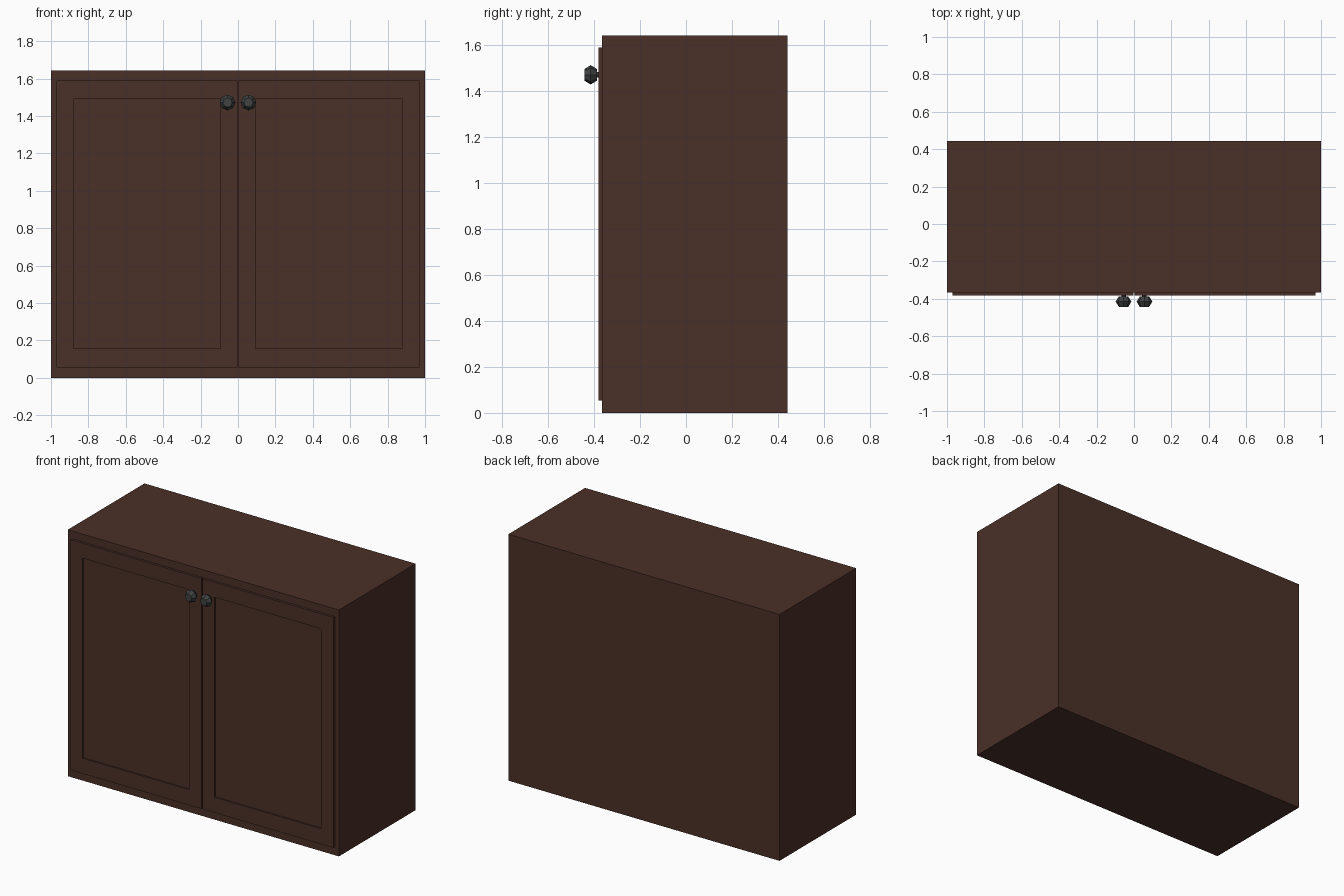
import bpy, bmesh, math
from mathutils import Matrix, Vector

if "Cube" in bpy.data.objects:
    bpy.data.objects.remove(bpy.data.objects["Cube"])

BODY_FRONT, BACK = -0.365, 0.443
DOOR_FRONT = -0.381
HEIGHT = 1.643


def material(name, color):
    m = bpy.data.materials.new(name)
    m.diffuse_color = (*color, 1)
    m.use_nodes = True
    m.node_tree.nodes["Principled BSDF"].inputs["Base Color"].default_value = m.diffuse_color
    return m


wood = material("dark_wood", (0.07, 0.03, 0.021))
metal = material("dark_metal", (0.05, 0.054, 0.055))


def finish(bm, name, mat):
    bmesh.ops.recalc_face_normals(bm, faces=bm.faces)
    me = bpy.data.meshes.new(name)
    bm.to_mesh(me)
    bm.free()
    me.materials.append(mat)
    ob = bpy.data.objects.new(name, me)
    bpy.context.collection.objects.link(ob)
    return ob


def box(lo, hi):
    lo, hi = Vector(lo), Vector(hi)
    bm = bmesh.new()
    bmesh.ops.create_cube(bm, size=1, matrix=Matrix.Translation((lo + hi) / 2)
                          @ Matrix.Diagonal((*(hi - lo), 1)))
    return bm


def door(side):
    # Slab with a recessed centre panel
    xs = sorted((side * 0.004, side * 0.97))
    bm = box((xs[0], DOOR_FRONT, 0.055), (xs[1], BODY_FRONT, 1.591))
    front = min(bm.faces, key=lambda f: f.calc_center_median().y)
    bmesh.ops.inset_region(bm, faces=[front], thickness=0.09)
    bmesh.ops.inset_region(bm, faces=[front], thickness=0)
    # Set the panel corners, then push it back
    px = sorted((side * 0.094, side * 0.88))
    mid = sum(xs) / 2
    for v in front.verts:
        v.co.x = px[0] if v.co.x < mid else px[1]
        v.co.z = 0.158 if v.co.z < 0.8 else 1.491
    ring = {v for e in front.edges for f in e.link_faces if f != front for v in f.verts} - set(front.verts)
    for v in ring:
        v.co.x = px[0] if v.co.x < mid else px[1]
        v.co.z = 0.158 if v.co.z < 0.8 else 1.491
    for v in front.verts:
        v.co.y += 0.01
    return finish(bm, "left_door" if side < 0 else "right_door", wood)


def knob(side):
    # Eight-sided faceted knob turned around the y axis
    profile = [(0, -0.443), (0.025, -0.443), (0.042, -0.415), (0.025, -0.387),
               (0.012, -0.387), (0.012, DOOR_FRONT + 0.002)]
    bm = bmesh.new()
    verts = [bm.verts.new((r, y, 0)) for r, y in profile]
    edges = [bm.edges.new(p) for p in zip(verts, verts[1:])]
    bmesh.ops.spin(bm, geom=verts + edges, axis=(0, 1, 0), cent=(0, 0, 0),
                   angle=math.tau, steps=8)
    bmesh.ops.remove_doubles(bm, verts=bm.verts, dist=1e-4)
    bmesh.ops.translate(bm, verts=bm.verts, vec=(side * 0.056, 0, 1.472))
    return finish(bm, "left_knob" if side < 0 else "right_knob", metal)


# Cabinet body
finish(box((-1, BODY_FRONT, 0), (1, BACK, HEIGHT)), "cabinet_body", wood)

# Pair of doors with knobs
for s in (-1, 1):
    door(s)
    knob(s)
